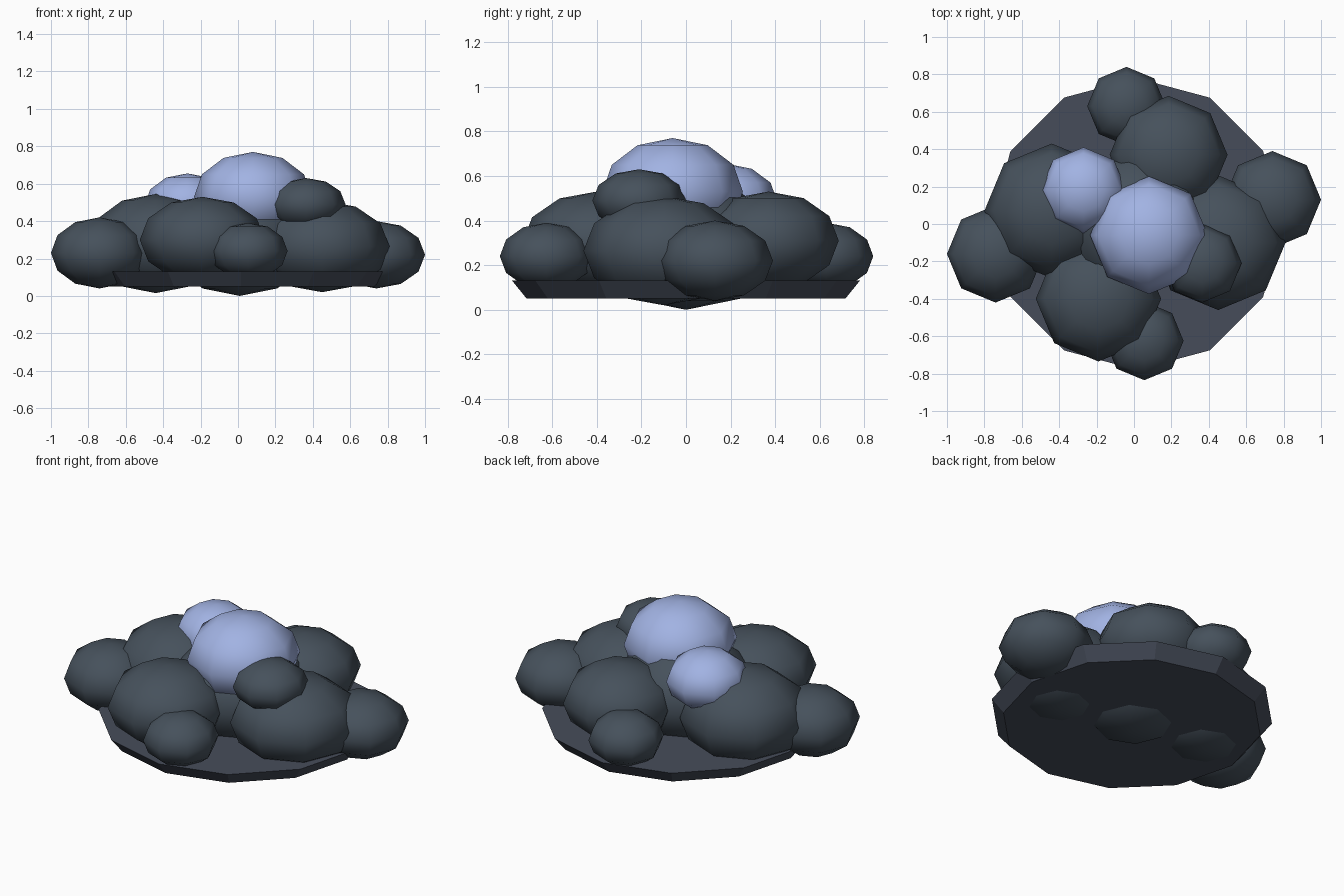
import bpy

default = bpy.data.objects.get("Cube")
if default:
    bpy.data.objects.remove(default, do_unlink=True)


def make_material(name, color):
    mat = bpy.data.materials.new(name)
    mat.use_nodes = True
    mat.diffuse_color = (*color, 1)
    bsdf = next(n for n in mat.node_tree.nodes if n.type == 'BSDF_PRINCIPLED')
    bsdf.inputs["Base Color"].default_value = (*color, 1)
    return mat


storm_grey = make_material("storm_grey", (0.061, 0.082, 0.106))
base_grey = make_material("base_grey", (0.061, 0.073, 0.102))
pale_blue = make_material("pale_blue", (0.36, 0.45, 0.77))


def puff(name, x, y, z, radius, height, mat=storm_grey):
    """Flattened low-poly ball with smooth shading."""
    bpy.ops.mesh.primitive_uv_sphere_add(segments=8, ring_count=6, radius=1, location=(x, y, z))
    obj = bpy.context.object
    obj.name = name
    obj.scale = (radius, radius, height)
    bpy.ops.object.transform_apply(location=False, rotation=False, scale=True)
    bpy.ops.object.shade_smooth()
    obj.data.materials.append(mat)


# Flat tapered underside, a corner pointing along +x
bpy.ops.mesh.primitive_cone_add(vertices=12, radius1=0.715, radius2=0.78,
                                depth=0.08, location=(0.015, 0, 0.09))
base = bpy.context.object
base.name = "cloud_base"
base.data.materials.append(base_grey)

# Large body puffs
puff("centre_puff", 0.01, 0, 0.3, 0.4, 0.3)
puff("right_large_puff", -0.44, 0.07, 0.28, 0.36, 0.265)
puff("left_large_puff", 0.45, -0.1, 0.265, 0.36, 0.245)
puff("front_large_puff", -0.19, -0.4, 0.3, 0.335, 0.23)
puff("back_large_puff", 0.185, 0.37, 0.31, 0.315, 0.22)

# Small puffs around the rim
puff("right_small_puff", -0.74, -0.16, 0.23, 0.26, 0.19)
puff("left_small_puff", 0.74, 0.13, 0.22, 0.26, 0.18)
puff("front_small_puff", 0.055, -0.625, 0.24, 0.21, 0.15)
puff("back_small_puff", -0.04, 0.63, 0.24, 0.21, 0.15)
puff("upper_small_puff", 0.365, -0.21, 0.49, 0.21, 0.14)

# Pale puffs on top
puff("large_top_puff", 0.08, -0.06, 0.53, 0.315, 0.24, pale_blue)
puff("small_top_puff", -0.27, 0.18, 0.485, 0.23, 0.17, pale_blue)
